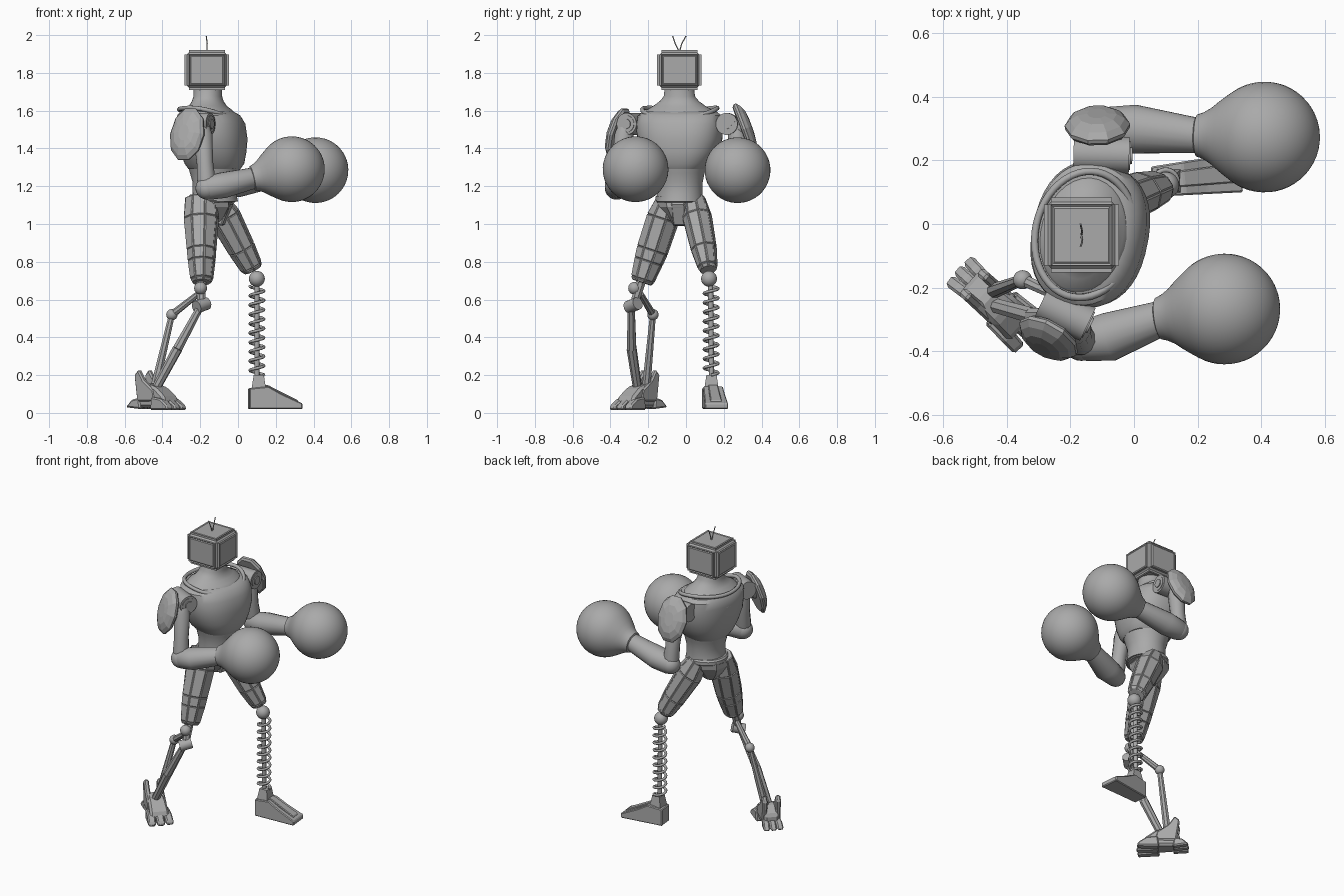
import bpy, bmesh, math
from mathutils import Vector as V, Matrix

cube = bpy.data.objects.get("Cube")
if cube:
    bpy.data.objects.remove(cube)

grey = bpy.data.materials.new("plain grey")
grey.use_nodes = True
grey.diffuse_color = (0.4, 0.4, 0.4, 1)
grey.node_tree.nodes["Principled BSDF"].inputs["Base Color"].default_value = (0.4, 0.4, 0.4, 1)


def finish(name, bm, smooth=True):
    bmesh.ops.recalc_face_normals(bm, faces=bm.faces)
    me = bpy.data.meshes.new(name)
    bm.to_mesh(me)
    bm.free()
    me.materials.append(grey)
    ob = bpy.data.objects.new(name, me)
    bpy.context.collection.objects.link(ob)
    if smooth:
        bpy.context.view_layer.objects.active = ob
        ob.select_set(True)
        bpy.ops.object.shade_smooth_by_angle(angle=math.radians(35))
        ob.select_set(False)
    return ob


def loft(name, rings, axis, hint=(0, 0, 1), sides=24, power=1.0, smooth=True, panel=0.0):
    """Skin rings of (centre, half width, half height) set square to an axis."""
    w = V(axis).normalized()
    u = (V(hint) - w * V(hint).dot(w)).normalized()
    v = w.cross(u)
    bm = bmesh.new()
    loops = []
    for c, ru, rv in rings:
        loop = []
        for i in range(sides):
            a = 2 * math.pi * (i + 0.5) / sides
            ca, sa = math.cos(a), math.sin(a)
            ca = math.copysign(abs(ca) ** power, ca)
            sa = math.copysign(abs(sa) ** power, sa)
            loop.append(bm.verts.new(V(c) + u * ca * ru + v * sa * rv))
        loops.append(loop)
    quads = [bm.faces.new((a[i], a[(i + 1) % sides], b[(i + 1) % sides], b[i]))
             for a, b in zip(loops, loops[1:]) for i in range(sides)]
    bm.faces.new(loops[0])
    bm.faces.new(loops[-1])
    bmesh.ops.recalc_face_normals(bm, faces=bm.faces)
    if panel:
        bmesh.ops.inset_individual(bm, faces=quads, thickness=panel, depth=panel * 0.7)
    return finish(name, bm, smooth)


def rod(name, p, q, r1, r2=None, sides=16, **kw):
    p, q = V(p), V(q)
    hint = (0, 0, 1) if abs((q - p).normalized().z) < 0.9 else (1, 0, 0)
    return loft(name, [(p, r1, r1), (q, r2 or r1, r2 or r1)], q - p, hint, sides, **kw)


def ball(name, c, r):
    bm = bmesh.new()
    bmesh.ops.create_uvsphere(bm, u_segments=24, v_segments=14, radius=r,
                              matrix=Matrix.Translation(c))
    return finish(name, bm)


def wire(name, points, r, cyclic=False):
    cu = bpy.data.curves.new(name, "CURVE")
    cu.dimensions = "3D"
    cu.bevel_depth = r
    cu.bevel_resolution = 2
    cu.use_fill_caps = True
    sp = cu.splines.new("POLY")
    sp.points.add(len(points) - 1)
    for pt, p in zip(sp.points, points):
        pt.co = (*p, 1)
    sp.use_cyclic_u = cyclic
    sp.use_smooth = True
    cu.materials.append(grey)
    ob = bpy.data.objects.new(name, cu)
    bpy.context.collection.objects.link(ob)


def prism(name, profile, w0, w1, origin, yaw, shift=0.0, bevel=0.008):
    """Side profile of (along, height) points, with width running from w0 to w1."""
    bm = bmesh.new()
    lo = min(p[0] for p in profile)
    span = max(p[0] for p in profile) - lo
    sides = []
    for s in (-0.5, 0.5):
        sides.append([bm.verts.new((a, shift + s * (w0 + (w1 - w0) * (a - lo) / span), h))
                      for a, h in profile])
    bm.faces.new(sides[0])
    bm.faces.new(sides[1])
    n = len(profile)
    for i in range(n):
        j = (i + 1) % n
        bm.faces.new((sides[0][i], sides[0][j], sides[1][j], sides[1][i]))
    bmesh.ops.recalc_face_normals(bm, faces=bm.faces)
    bmesh.ops.bevel(bm, geom=bm.edges[:], offset=bevel, segments=1, affect="EDGES")
    bm.transform(Matrix.Translation(origin) @ Matrix.Rotation(math.radians(yaw), 4, "Z"))
    return finish(name, bm, False)


# Head: rounded box with a shallow panel in each side
bm = bmesh.new()
bmesh.ops.create_cube(bm, size=1)
bmesh.ops.scale(bm, vec=(0.235, 0.235, 0.21), verts=bm.verts)
bmesh.ops.bevel(bm, geom=bm.edges[:], offset=0.022, segments=3, affect="EDGES")
big = [f for f in bm.faces if f.calc_area() > 0.02]
bmesh.ops.inset_individual(bm, faces=big, thickness=0.008, depth=-0.005)
bmesh.ops.inset_individual(bm, faces=big, thickness=0.008, depth=0.004)
bm.transform(Matrix.Translation((-0.165, -0.035, 1.815)))
finish("head", bm)
for side, tip in (("left", 0.0), ("right", -0.07)):
    wire(side + "_antenna", [(-0.165, -0.035, 1.91), (-0.163, (tip - 0.045) / 2, 1.955),
                             (-0.168, tip, 1.995)], 0.003)

# Torso, neck and collar
fwd = V((math.cos(math.radians(12)), -math.sin(math.radians(12)), 0))
loft("neck", [((-0.16, -0.035, z), a, b) for z, a, b in
              ((1.52, 0.16, 0.2), (1.575, 0.15, 0.195), (1.605, 0.125, 0.175), (1.625, 0.098, 0.14),
               (1.65, 0.083, 0.105), (1.675, 0.076, 0.084), (1.73, 0.076, 0.076))], (0, 0, 1), fwd, 32)
loft("chest", [((x, -0.033, z), a, b) for z, x, a, b in
               ((1.29, -0.125, 0.135, 0.135), (1.32, -0.125, 0.155, 0.165), (1.38, -0.13, 0.17, 0.2),
                (1.45, -0.135, 0.18, 0.225), (1.53, -0.143, 0.176, 0.23), (1.575, -0.155, 0.16, 0.222),
                (1.595, -0.165, 0.135, 0.195))], (0, 0, 1), fwd, 40, 0.85)
cross = V((0, 0, 1)).cross(fwd)
collar = []
for i in range(48):
    a = 2 * math.pi * i / 48
    collar.append(V((-0.155, -0.033, 1.58 - 0.025 * math.cos(a) + 0.03 * math.sin(a) ** 2))
                  + fwd * 0.155 * math.cos(a) + cross * 0.2 * math.sin(a))
wire("collar", collar, 0.012, True)
loft("waist", [((-0.125, -0.033, z), a, b) for z, a, b in
               ((1.12, 0.125, 0.125), (1.16, 0.116, 0.122), (1.22, 0.115, 0.122),
                (1.27, 0.13, 0.132), (1.31, 0.14, 0.145))], (0, 0, 1), fwd, 32)
loft("belt", [((-0.135, -0.033, z), a, a) for z, a in
              ((1.115, 0.12), (1.125, 0.128), (1.145, 0.128), (1.155, 0.12))], (0, 0, 1), fwd, 32)
loft("pelvis", [((-0.15, -0.035, z), a, b) for z, a, b in
                ((0.99, 0.045, 0.03), (1.04, 0.09, 0.07), (1.09, 0.12, 0.115), (1.13, 0.12, 0.125))],
     (0, 0, 1), fwd, 8, smooth=False)
prism("crotch_plate", [(-0.03, 1.13), (0.02, 1.11), (-0.03, 0.99), (-0.07, 1.0)], 0.07, 0.08,
      (-0.05, -0.04, 0), -12)


# Arms: joint disc, shoulder shield, upper arm, forearm, round glove
def arm(side, joint, pad, pad_dir, top, elbow, mid, wrist, fist):
    a, b = V(joint[0]), V(joint[1])
    d = (b - a).normalized()
    rod(side + "_shoulder_joint", a, b, 0.058, sides=24)
    rod(side + "_joint_rim", b - d * 0.02, b + d * 0.004, 0.045, sides=24)
    rod(side + "_joint_cap", b, b + d * 0.01, 0.026, sides=24)
    n = V(pad_dir).normalized()
    loft(side + "_shoulder_shield", [(V(pad) + n * t, 0.148 * k, 0.103 * k) for t, k in
         ((-0.02, 0.9), (-0.01, 0.99), (0.002, 1), (0.02, 0.85), (0.035, 0.6), (0.04, 0.3))],
         n, sides=10, smooth=False)
    rod(side + "_shield_mount", a.lerp(b, 0.45), pad, 0.045)
    top, elbow, mid, wrist, fist = map(V, (top, elbow, mid, wrist, fist))
    loft(side + "_upper_arm", [(top.lerp(elbow, t), r, r) for t, r in
         ((0, 0.04), (0.15, 0.052), (0.6, 0.045), (0.85, 0.05), (1, 0.045))],
         elbow - top, (1, 0, 0), 12)
    ball(side + "_elbow", elbow, 0.06)
    axis = wrist - elbow
    loft(side + "_forearm", [(elbow - axis * 0.1, 0.045, 0.045), (elbow, 0.064, 0.063),
         (mid, 0.069, 0.078), (wrist, 0.056, 0.056)], axis, sides=16)
    g = (fist - wrist).normalized()
    prof = [(-0.222, 0.05), (-0.215, 0.066), (-0.195, 0.073), (-0.17, 0.088), (-0.145, 0.109),
            (-0.12, 0.128)]
    prof += [(-0.174 * math.cos(t), 0.174 * math.sin(t))
             for t in (0.95 + (math.pi - 0.96) * i / 18 for i in range(19))]
    loft(side + "_glove", [(fist + g * t, r, r) for t, r in prof], g, sides=40)


arm("right", ((-0.29, -0.245, 1.53), (-0.145, -0.315, 1.53)), (-0.27, -0.36, 1.475),
    (-0.48, -0.83, 0.28), (-0.19, -0.32, 1.52), (-0.165, -0.37, 1.19), (-0.08, -0.355, 1.205),
    (0.09, -0.295, 1.245), (0.285, -0.267, 1.29))
arm("left", ((-0.19, 0.22, 1.53), (-0.015, 0.215, 1.53)), (-0.115, 0.31, 1.505),
    (-0.03, 0.93, 0.34), (-0.11, 0.265, 1.5), (-0.1, 0.305, 1.195), (0.0, 0.298, 1.21),
    (0.2, 0.278, 1.25), (0.41, 0.273, 1.285))


# Thighs: faceted, with raised plates
def thigh(side, hip, knee, sizes):
    hip, knee = V(hip), V(knee)
    loft(side + "_thigh", [(hip.lerp(knee, t), a, b) for t, a, b in sizes], knee - hip,
         (1, -0.2, 0), 8, smooth=False, panel=0.006)


thigh("left", (-0.12, 0.04, 1.13), (0.08, 0.118, 0.755),
      ((0, 0.06, 0.06), (0.25, 0.085, 0.075), (0.7, 0.072, 0.066), (0.95, 0.06, 0.05), (1, 0.045, 0.04)))
thigh("right", (-0.195, -0.085, 1.14), (-0.192, -0.235, 0.69),
      ((0, 0.085, 0.06), (0.25, 0.092, 0.085), (0.62, 0.076, 0.083), (0.75, 0.071, 0.076),
       (0.96, 0.058, 0.062), (1, 0.045, 0.05)))

# Left shin: spring around a rod
ball("left_knee", (0.1, 0.122, 0.71), 0.042)
rod("left_shin_rod", (0.1, 0.13, 0.7), (0.1, 0.135, 0.18), 0.014)
turns, steps = 9.5, 228
wire("left_shin_spring", [(0.1 + 0.037 * math.cos(2 * math.pi * turns * i / steps),
                           0.133 + 0.037 * math.sin(2 * math.pi * turns * i / steps),
                           0.2 + 0.47 * i / steps) for i in range(steps + 1)], 0.008)
rod("left_ankle_block", (0.11, 0.135, 0.1), (0.11, 0.135, 0.2), 0.06, 0.038, sides=4, smooth=False)
prism("left_foot", [(-0.05, 0.02), (-0.05, 0.13), (0.05, 0.14), (0.12, 0.1), (0.23, 0.05),
                    (0.23, 0.02)], 0.095, 0.125, (0.107, 0.138, 0), 6, bevel=0.005)
prism("left_foot_ridge", [(0.03, 0.1), (0.03, 0.147), (0.05, 0.147), (0.21, 0.066), (0.21, 0.05)],
      0.05, 0.06, (0.107, 0.138, 0), 6, bevel=0.004)

# Right shin: twin jointed struts
ball("right_knee", (-0.198, -0.272, 0.66), 0.034)
rod("right_knee_link", (-0.196, -0.24, 0.69), (-0.195, -0.28, 0.56), 0.028, 0.022, sides=8)
rod("right_shin_joint", (-0.22, -0.305, 0.56), (-0.165, -0.255, 0.58), 0.034)
rod("right_knee_bar", (-0.21, -0.24, 0.63), (-0.35, -0.175, 0.52), 0.016, 0.02, sides=8)
ball("right_strut_joint", (-0.35, -0.175, 0.52), 0.03)
rod("right_rear_strut", (-0.35, -0.175, 0.52), (-0.44, -0.21, 0.14), 0.017, 0.024, sides=8)
rod("right_front_strut", (-0.2, -0.29, 0.56), (-0.32, -0.288, 0.34), 0.02, 0.027, sides=8)
rod("right_front_shin", (-0.32, -0.288, 0.34), (-0.44, -0.255, 0.12), 0.027, 0.024, sides=8)

# Right foot: narrow chunky plates, toes and heel fins
origin, yaw = (-0.44, -0.245, 0), -42
prism("right_foot", [(-0.1, 0.03), (-0.1, 0.11), (-0.03, 0.16), (0.05, 0.135), (0.12, 0.08),
                     (0.12, 0.025)], 0.09, 0.12, origin, yaw, bevel=0.014)
for k, name in ((-1, "outer"), (0, "middle"), (1, "inner")):
    prism("right_toe_" + name, [(0.03, 0.015), (0.04, 0.085), (0.11, 0.075), (0.16, 0.04),
          (0.165, 0.015)], 0.055, 0.045, origin, yaw + 6 * k, 0.04 * k)
    prism("right_heel_" + name, [(-0.06, 0.02), (-0.07, 0.08), (-0.12, 0.07), (-0.16, 0.03)],
          0.04, 0.04, origin, yaw - 5 * k, 0.03 * k)
for k, name in ((-1, "outer"), (1, "inner")):
    prism("right_ankle_fin_" + name, [(-0.08, 0.06), (-0.1, 0.2), (-0.07, 0.23), (-0.03, 0.17),
          (0.04, 0.12), (0.05, 0.06)], 0.03, 0.035, origin, yaw, 0.042 * k)
